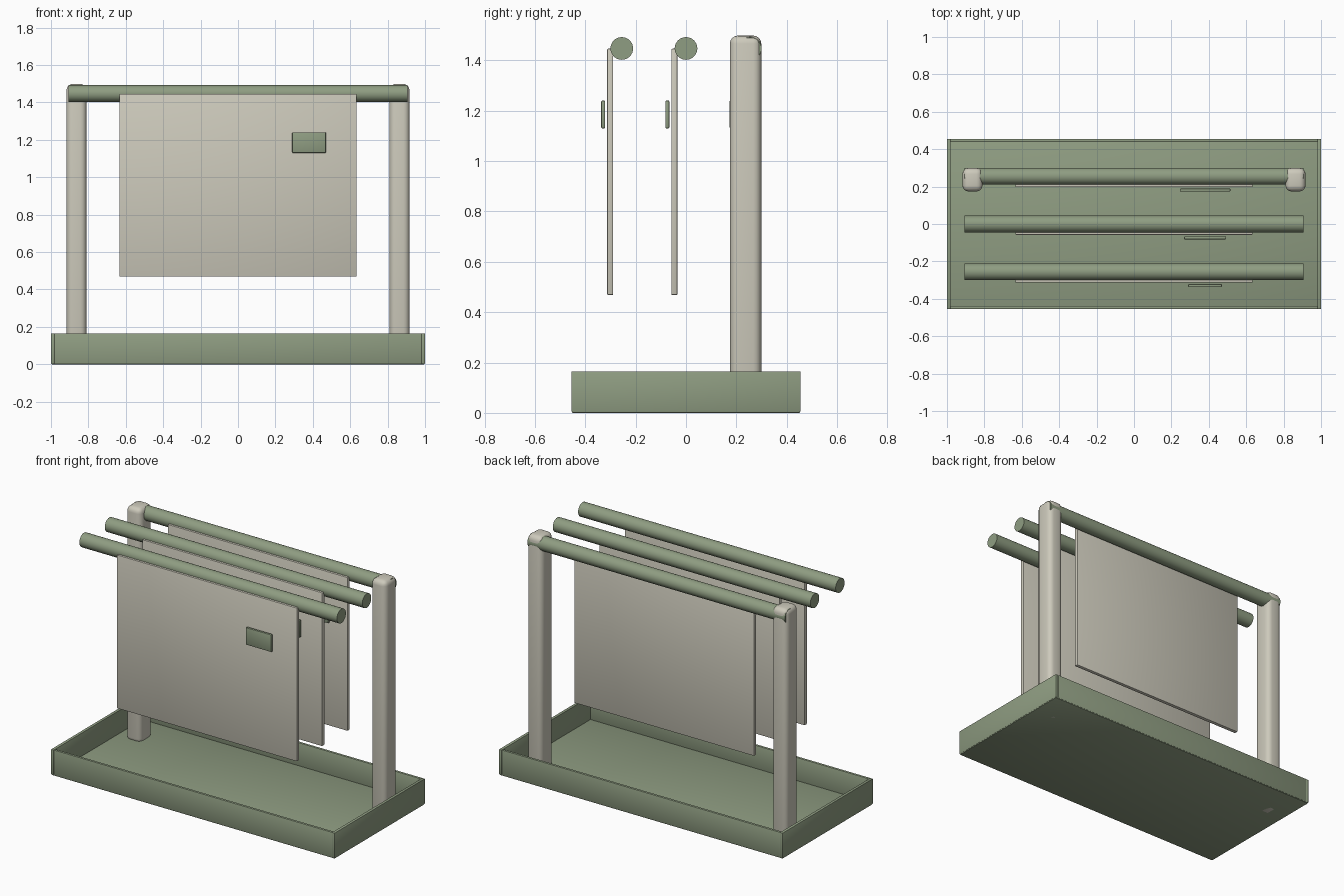
import bpy
import math

if "Cube" in bpy.data.objects:
    bpy.data.objects.remove(bpy.data.objects["Cube"])


def material(name, rgb):
    m = bpy.data.materials.new(name)
    m.diffuse_color = (*rgb, 1.0)
    m.use_nodes = True
    m.node_tree.nodes["Principled BSDF"].inputs["Base Color"].default_value = m.diffuse_color
    return m


green = material("sage green", (0.275, 0.337, 0.223))
cream = material("warm cream", (0.61, 0.59, 0.50))


def finish(obj, name, mat):
    obj.name = name
    obj.data.materials.append(mat)
    bpy.ops.object.shade_smooth_by_angle(angle=math.radians(35))
    return obj


def box(name, lo, hi, mat, bevel=0.004, segments=2):
    """Box with rounded edges between two corners."""
    bpy.ops.mesh.primitive_cube_add(
        size=1, location=[(a + b) / 2 for a, b in zip(lo, hi)])
    obj = bpy.context.object
    obj.scale = [b - a for a, b in zip(lo, hi)]
    bpy.ops.object.transform_apply(location=False, rotation=False, scale=True)
    mod = obj.modifiers.new("rounded edges", 'BEVEL')
    mod.width, mod.segments = bevel, segments
    bpy.ops.object.modifier_apply(modifier=mod.name)
    return finish(obj, name, mat)


def rod(name, y):
    """Horizontal rail along x."""
    bpy.ops.mesh.primitive_cylinder_add(
        vertices=32, radius=0.045, depth=1.815, location=(0, y, 1.447),
        rotation=(0, math.pi / 2, 0))
    return finish(bpy.context.object, name, green)


# Tray: thin floor with four low walls
box("tray_floor", (-0.998, -0.453, 0), (0.998, 0.453, 0.018), green)
for s, side in ((-1, "left"), (1, "right")):
    x = sorted((s * 0.98, s * 1.0))
    box(f"tray_wall_{side}", (x[0], -0.455, 0.004), (x[1], 0.455, 0.165), green)
    # Rounded upright post at the back
    x = sorted((s * 0.81, s * 0.917))
    box(f"post_{side}", (x[0], 0.174, 0), (x[1], 0.299, 1.498), cream, 0.032, 4)
for s, side in ((-1, "front"), (1, "back")):
    y = sorted((s * 0.438, s * 0.455))
    box(f"tray_wall_{side}", (-0.981, y[0], 0.004), (0.981, y[1], 0.165), green)

# Three rails, each with a hanging sheet and a label that widens to the back
for name, y, half in (("front", -0.255, 0.09), ("middle", 0.0, 0.112),
                      ("back", 0.255, 0.135)):
    rod(f"rail_{name}", y)
    box(f"sheet_{name}", (-0.634, y - 0.058, 0.468),
        (0.634, y - 0.034, 1.446), cream)
    box(f"label_{name}", (0.38 - half, y - 0.082, 1.13),
        (0.38 + half, y - 0.066, 1.24), green)
